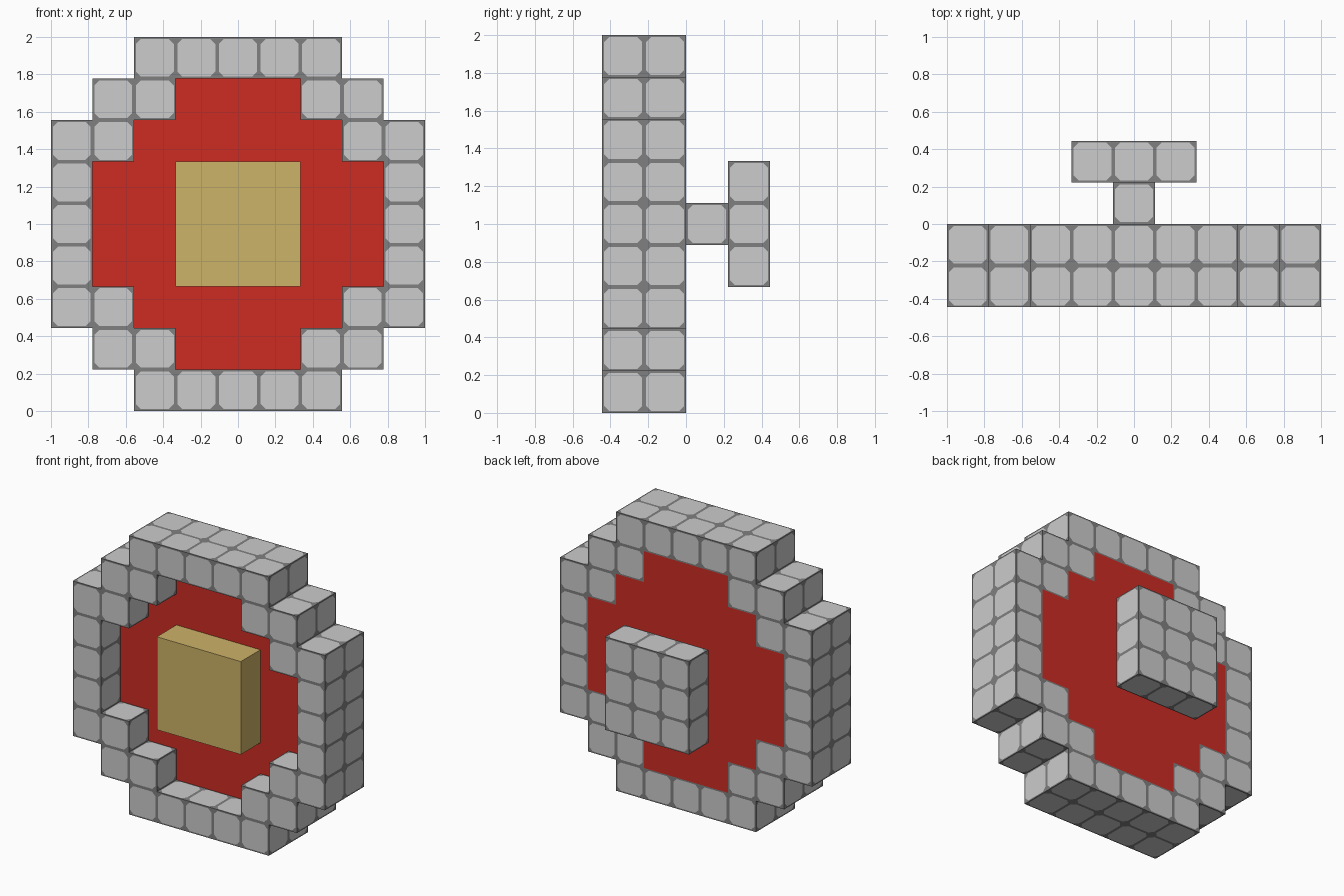
import bpy, bmesh
from mathutils import Vector

if "Cube" in bpy.data.objects:
    bpy.data.objects.remove(bpy.data.objects["Cube"])

U = 2 / 9            # edge of one block
GAP, CLIP = 0.01, 0.027   # mortar half width, clipped tile corner


def material(name, srgb):
    m = bpy.data.materials.new(name)
    lin = [((c / 255 + 0.055) / 1.055) ** 2.4 for c in srgb]
    m.diffuse_color = (*lin, 1)
    m.use_nodes = True
    m.node_tree.nodes["Principled BSDF"].inputs["Base Color"].default_value = m.diffuse_color
    return m


STONE = material("light stone", (204, 204, 204))
MORTAR = material("dark mortar", (128, 128, 128))
RED = material("red", (205, 44, 35))
GOLD = material("gold", (205, 179, 104))


def finish(name, bm, mats):
    bmesh.ops.remove_doubles(bm, verts=bm.verts, dist=1e-5)
    me = bpy.data.meshes.new(name)
    bm.to_mesh(me)
    bm.free()
    for m in mats:
        me.materials.append(m)
    ob = bpy.data.objects.new(name, me)
    bpy.context.collection.objects.link(ob)
    return ob


def shell(name, cells, solid, mats, tiled):
    """Outer faces of a set of blocks; tiled faces get a clipped stone tile."""
    bm = bmesh.new()
    h = U / 2
    for c in sorted(cells):
        # block centre: x column, y layer from the front, z row
        mid = Vector((c[0] * U, (c[1] - 1.5) * U, (c[2] + 0.5) * U))
        for axis in range(3):
            for s in (-1, 1):
                n = Vector((0, 0, 0))
                n[axis] = s
                if tuple(c[i] + int(n[i]) for i in range(3)) in solid:
                    continue
                a = Vector((0, 0, 0))
                a[(axis + 1) % 3] = 1
                b = n.cross(a)

                def vert(u, v):
                    return bm.verts.new(mid + n * h + a * u + b * v)

                corners = [(-h, -h), (h, -h), (h, h), (-h, h)]
                if not tiled:
                    bm.faces.new([vert(*p) for p in corners])
                    continue
                t, k = h - GAP, h - GAP - CLIP
                octo = [(-t, -k), (-k, -t), (k, -t), (t, -k),
                        (t, k), (k, t), (-k, t), (-t, k)]
                bm.faces.new([vert(*p) for p in octo])
                for i in range(4):
                    j = (i + 1) % 4
                    o = [octo[2 * i], octo[2 * i + 1], octo[2 * j]]
                    edge = [corners[i], corners[j], o[2], o[1]]
                    tip = [corners[i], o[1], o[0]]
                    for poly in (edge, tip):
                        bm.faces.new([vert(*p) for p in poly]).material_index = 1
    if not tiled:
        bmesh.ops.remove_doubles(bm, verts=bm.verts, dist=1e-5)
        bmesh.ops.dissolve_limit(bm, angle_limit=0.01, verts=bm.verts, edges=bm.edges)
    return finish(name, bm, mats)


# outline by row: outer half width and half width of the red field (-1 = none)
rows = [(2, -1), (3, 1), (4, 2), (4, 3), (4, 3), (4, 3), (4, 2), (3, 1), (2, -1)]
ring, field = set(), set()
for z, (outer, inner) in enumerate(rows):
    for x in range(-outer, outer + 1):
        if abs(x) <= inner:
            field.add((x, 1, z))
        else:
            ring |= {(x, 0, z), (x, 1, z)}

# grip on the back: one stem block and a 3 x 3 plate
grip = {(0, 2, 4)} | {(x, 3, z) for x in (-1, 0, 1) for z in (3, 4, 5)}
solid = ring | field | grip

shell("stone_ring", ring, solid, [STONE, MORTAR], True)
shell("back_grip", grip, solid, [STONE, MORTAR], True)
shell("red_field", field, solid, [RED], False)

# raised gold block in the middle of the front
bm = bmesh.new()
bmesh.ops.create_cube(bm, size=1)
bmesh.ops.scale(bm, vec=(3 * U, U, 3 * U), verts=bm.verts)
bmesh.ops.translate(bm, vec=(0, -1.5 * U, 1), verts=bm.verts)
finish("gold_boss", bm, [GOLD])
